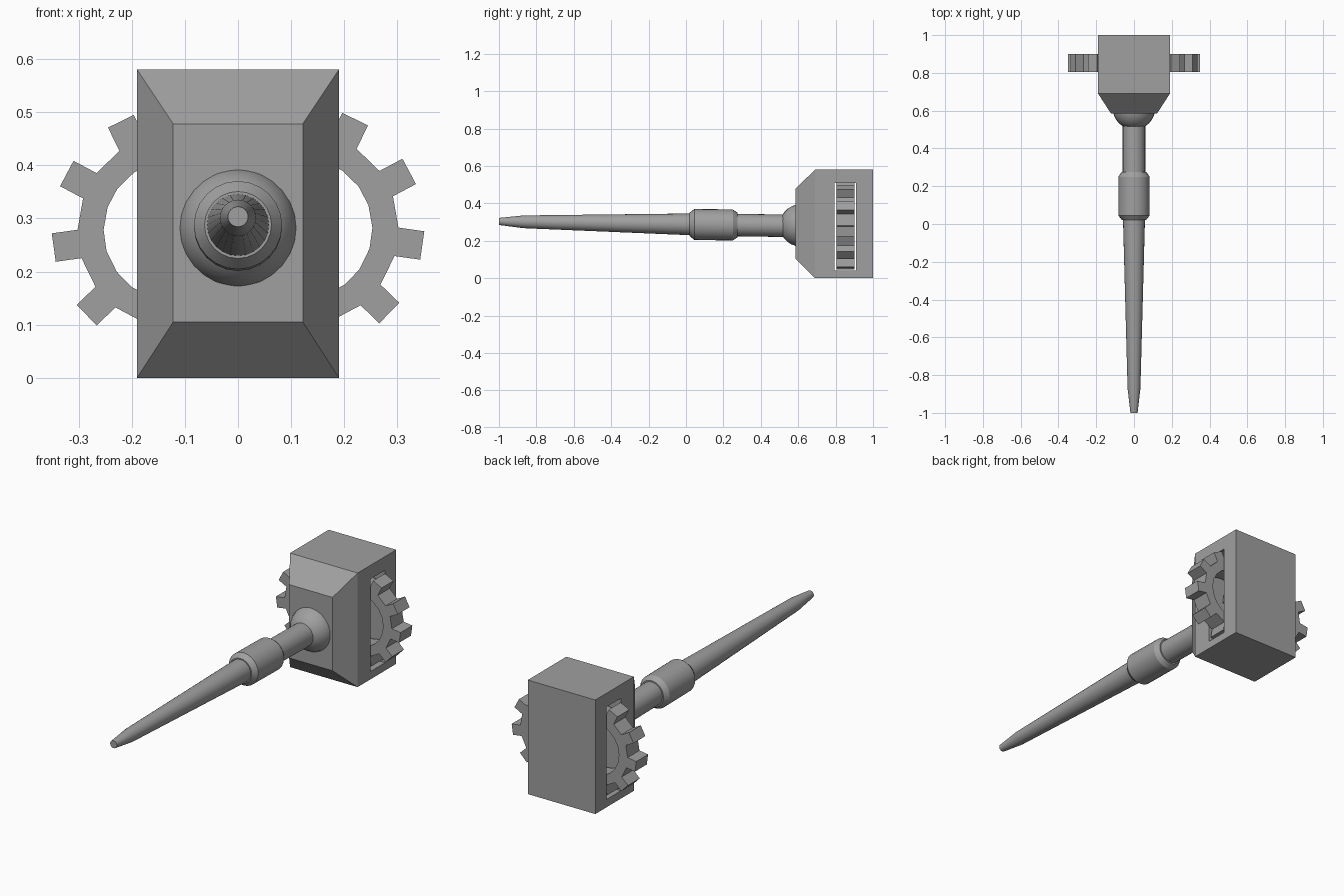
import bpy, bmesh, math
from mathutils import Vector

if "Cube" in bpy.data.objects:
    bpy.data.objects.remove(bpy.data.objects["Cube"])

grey = bpy.data.materials.new("grey_metal")
grey.diffuse_color = (0.35, 0.35, 0.35, 1)
grey.use_nodes = True
grey.node_tree.nodes["Principled BSDF"].inputs["Base Color"].default_value = grey.diffuse_color


def finish(name, bm, smooth=False):
    bmesh.ops.recalc_face_normals(bm, faces=bm.faces)
    me = bpy.data.meshes.new(name)
    bm.to_mesh(me)
    bm.free()
    me.materials.append(grey)
    ob = bpy.data.objects.new(name, me)
    bpy.context.collection.objects.link(ob)
    bpy.ops.object.select_all(action='DESELECT')
    ob.select_set(True)
    bpy.context.view_layer.objects.active = ob
    if smooth:
        bpy.ops.object.shade_smooth_by_angle(angle=math.radians(30))
    return ob


def loft(name, loops, smooth=False):
    """Skin a list of equal-length point loops and cap both ends."""
    bm = bmesh.new()
    rings = [[bm.verts.new(p) for p in loop] for loop in loops]
    n = len(rings[0])
    for a, b in zip(rings, rings[1:]):
        for i in range(n):
            j = (i + 1) % n
            bm.faces.new((a[i], a[j], b[j], b[i]))
    bm.faces.new(rings[0])
    bm.faces.new(rings[-1])
    return finish(name, bm, smooth)


def rect(y, hx, z0, z1):
    return [(-hx, y, z0), (hx, y, z0), (hx, y, z1), (-hx, y, z1)]


def ring(y, r, n=24):
    """Circle around the slightly tilted shaft axis."""
    zc = 0.288 - 0.0152 * y
    return [(r * math.cos(t), y, zc + r * math.sin(t))
            for t in (2 * math.pi * i / n for i in range(n))]


# Housing with a chamfered front and a slot cut through from side to side
housing = loft("housing", [rect(1.0, 0.19, 0, 0.58), rect(0.69, 0.19, 0, 0.58),
                           rect(0.585, 0.122, 0.105, 0.478)])
cutter = loft("slot_cutter", [rect(0.795, 0.3, 0.04, 0.51), rect(0.91, 0.3, 0.04, 0.51)])
cutter.hide_render = True
bpy.context.view_layer.objects.active = housing
mod = housing.modifiers.new("slot", 'BOOLEAN')
mod.operation = 'DIFFERENCE'
mod.solver = 'EXACT'
mod.object = cutter
bpy.ops.object.modifier_apply(modifier=mod.name)
bpy.data.objects.remove(cutter)


# Toothed rings, one sticking out of each side
def gear(name, side, zc, teeth=10, y0=0.805, y1=0.90):
    bm = bmesh.new()
    half, root, tip, hole = 0.027, 0.18, 0.229, 0.133
    outer, inner = [], []
    for k in range(teeth):
        a = math.radians(-8 + 360 / teeth * k)
        d = Vector((math.cos(a), math.sin(a)))
        s = Vector((-d.y, d.x)) * half
        outer += [d * root - s, d * tip - s, d * tip + s, d * root + s]
        for off in (-0.15, 0.15):
            inner.append(Vector((math.cos(a + off), math.sin(a + off))) * hole)

    def verts(pts, y):
        return [bm.verts.new((side * (0.12 + p.x), y, zc + p.y)) for p in pts]

    o0, o1, i0, i1 = verts(outer, y0), verts(outer, y1), verts(inner, y0), verts(inner, y1)
    for a, b in ((o0, o1), (i0, i1)):
        for i in range(len(a)):
            j = (i + 1) % len(a)
            bm.faces.new((a[i], a[j], b[j], b[i]))
    for o, n in ((o0, i0), (o1, i1)):
        for k in range(teeth):
            p, q = 4 * k, 2 * k
            p2, q2 = (p + 4) % len(o), (q + 2) % len(n)
            bm.faces.new((o[p], o[p + 1], o[p + 2], o[p + 3]))
            bm.faces.new((o[p], o[p + 3], n[q + 1], n[q]))
            bm.faces.new((o[p + 3], o[p2], n[q2], n[q + 1]))
    finish(name, bm)


gear("right_gear", 1, 0.281)
gear("left_gear", -1, 0.277)

# Ball joint set into the housing front
bm = bmesh.new()
bmesh.ops.create_uvsphere(bm, u_segments=24, v_segments=14, radius=0.113)
bmesh.ops.translate(bm, verts=bm.verts, vec=(0, 0.613, 0.282))
finish("ball_joint", bm, True)

# Tapered handle and its collar
loft("handle", [ring(y, r) for y, r in
                ((0.56, 0.06), (0.15, 0.06), (0.02, 0.058), (-0.87, 0.034), (-1.0, 0.019))], True)
loft("collar", [ring(y, r) for y, r in
                ((0.275, 0.066), (0.25, 0.083), (0.045, 0.083), (0.02, 0.063))], True)
